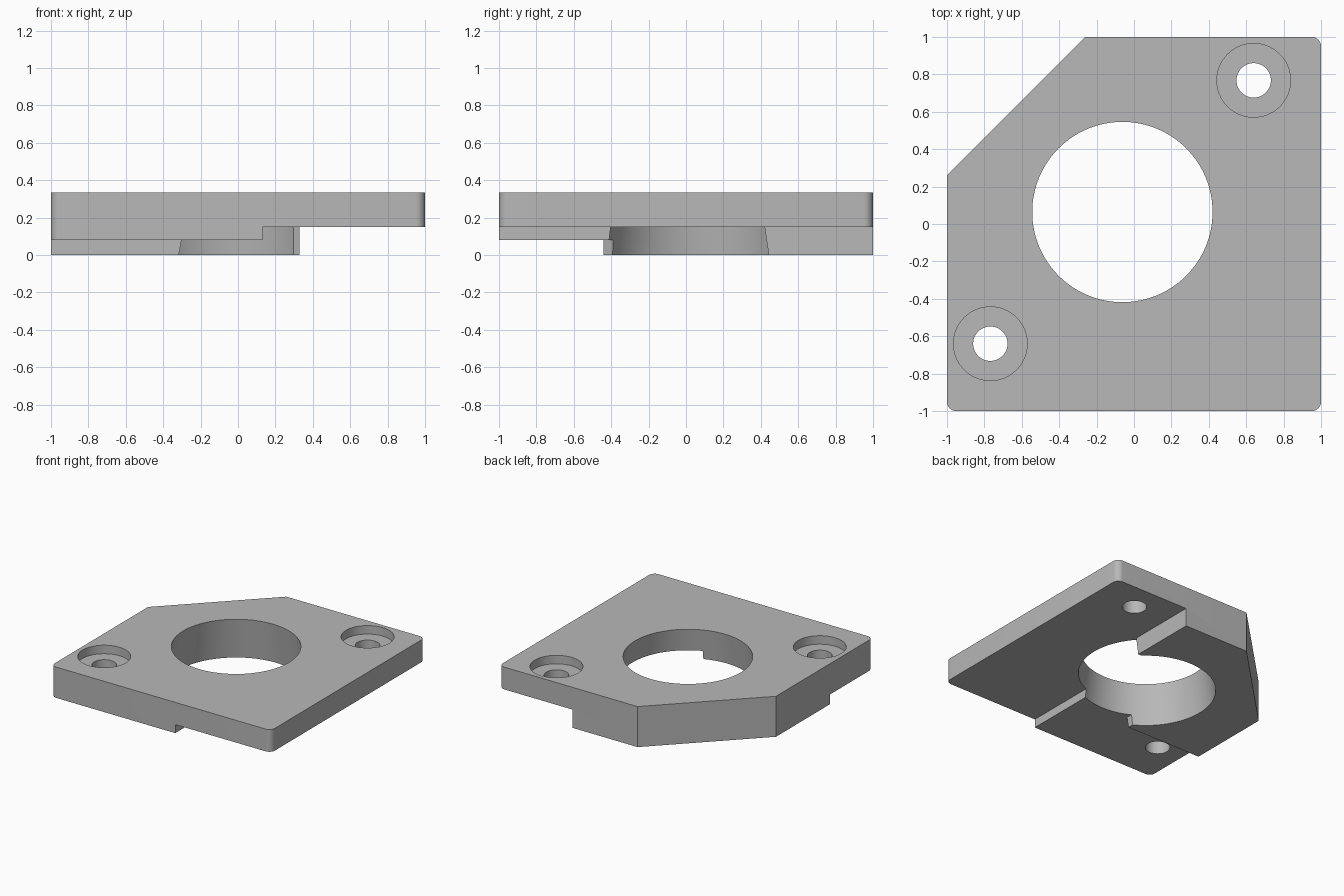
import bpy, bmesh
from math import cos, sin, pi, radians
from mathutils import Vector

if "Cube" in bpy.data.objects:
    bpy.data.objects.remove(bpy.data.objects["Cube"], do_unlink=True)

HEIGHT = 0.333      # full thickness
STEP_HIGH = 0.15    # underside of the thin area
STEP_LOW = 0.08     # underside of the middle area
BELOW, ABOVE = -0.1, 0.5

metal = bpy.data.materials.new("plain_grey")
metal.use_nodes = True
GREY = (0.48, 0.48, 0.48, 1)
metal.diffuse_color = GREY
metal.node_tree.nodes["Principled BSDF"].inputs["Base Color"].default_value = GREY


def loft(name, bottom, top, z0, z1):
    """Solid between two matching outlines at two heights."""
    bm = bmesh.new()
    low = [bm.verts.new((x, y, z0)) for x, y in bottom]
    high = [bm.verts.new((x, y, z1)) for x, y in top]
    bm.faces.new(low[::-1])
    bm.faces.new(high)
    n = len(low)
    for i in range(n):
        j = (i + 1) % n
        bm.faces.new((low[i], low[j], high[j], high[i]))
    bmesh.ops.recalc_face_normals(bm, faces=bm.faces)
    mesh = bpy.data.meshes.new(name)
    bm.to_mesh(mesh)
    bm.free()
    mesh.materials.append(metal)
    obj = bpy.data.objects.new(name, mesh)
    bpy.context.collection.objects.link(obj)
    return obj


def circle(cx, cy, r, n=96):
    return [(cx + r * cos(2 * pi * i / n), cy + r * sin(2 * pi * i / n)) for i in range(n)]


def rounded(cx, cy, start, r=0.05, n=8):
    """Quarter arc for an outline corner, counter-clockwise from start degrees."""
    c = Vector((cx, cy)) - Vector((cx, cy)) * r
    return [(c.x + r * cos(radians(start + 90 * i / n)),
             c.y + r * sin(radians(start + 90 * i / n))) for i in range(n + 1)]


# Square plate with one large cut corner and three rounded corners
outline = (rounded(-1, -1, 180) + rounded(1, -1, 270) + rounded(1, 1, 0)
           + [(-0.26, 1), (-1, 0.26)])
plate = loft("mounting_plate", outline, outline, 0, HEIGHT)


def cut(bottom, z0, z1, top=None):
    cutter = loft("cutter", bottom, top or bottom, z0, z1)
    cutter.hide_render = True
    mod = plate.modifiers.new("cut", "BOOLEAN")
    mod.operation = "DIFFERENCE"
    mod.solver = "EXACT"
    mod.object = cutter
    bpy.context.view_layer.objects.active = plate
    bpy.ops.object.modifier_apply(modifier=mod.name)
    bpy.data.objects.remove(cutter, do_unlink=True)


# Underside steps: thin area on the left, middle area at the front
cut([(0.13, -1.2), (1.2, -1.2), (1.2, 1.2), (0.33, 1.2), (0.33, 0), (0.13, 0)],
    BELOW, STEP_HIGH)
cut([(-1.2, -1.2), (0.2, -1.2), (0.2, -0.441), (-1.2, -0.441)], BELOW, STEP_LOW)

# Central opening, slightly wider towards the bottom
cut(circle(-0.062, 0.064, 0.535, 128), BELOW, ABOVE, circle(-0.062, 0.064, 0.4615, 128))


# Leaning flats that blunt the two thin tips beside the opening
def back_flat(y):
    return [(0.25, 0.2), (0.4, 0.2), (0.4, y), (0.25, y)]


def front_flat(x):
    return [(x, -0.5), (0.2, -0.5), (0.2, -0.37), (x, -0.37)]


cut(back_flat(0.458), BELOW, STEP_HIGH, back_flat(0.42))
cut(front_flat(-0.334), BELOW, STEP_LOW, front_flat(-0.302))

# Counterbored screw holes
for x, y in ((0.64, 0.768), (-0.768, -0.64)):
    cut(circle(x, y, 0.197, 64), HEIGHT - 0.07, ABOVE)
    cut(circle(x, y, 0.092, 48), BELOW, ABOVE)

# Smooth round walls, keep crisp edges
bpy.ops.object.select_all(action="DESELECT")
plate.select_set(True)
bpy.context.view_layer.objects.active = plate
bpy.ops.object.shade_smooth_by_angle(angle=radians(30))
